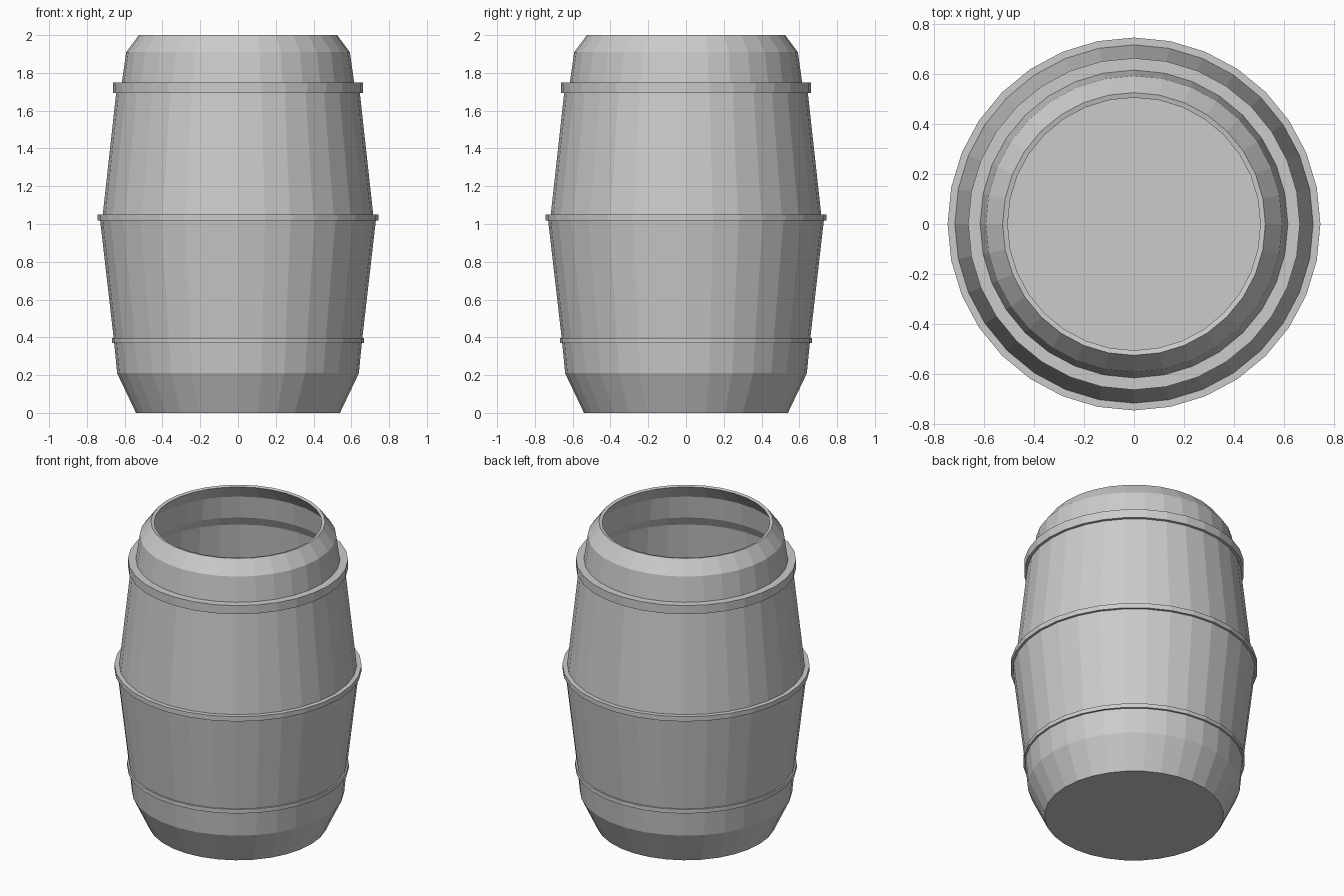
import bpy
import bmesh
from math import cos, sin, tau

if "Cube" in bpy.data.objects:
    bpy.data.objects.remove(bpy.data.objects["Cube"])

SIDES = 32


def lathe(name, profile, closed=False):
    """Turn an (r, z) profile around z; open profiles are capped at both ends."""
    bm = bmesh.new()
    rings = [[bm.verts.new((r * cos(tau * i / SIDES), r * sin(tau * i / SIDES), z))
              for i in range(SIDES)] for r, z in profile]
    pairs = list(zip(rings, rings[1:]))
    if closed:
        pairs.append((rings[-1], rings[0]))
    for a, b in pairs:
        for i in range(SIDES):
            j = (i + 1) % SIDES
            bm.faces.new((a[i], a[j], b[j], b[i]))
    if not closed:
        bm.faces.new(rings[0][::-1])
        bm.faces.new(rings[-1])
    bmesh.ops.recalc_face_normals(bm, faces=bm.faces)
    mesh = bpy.data.meshes.new(name)
    bm.to_mesh(mesh)
    bm.free()
    obj = bpy.data.objects.new(name, mesh)
    bpy.context.collection.objects.link(obj)
    return obj


# Hollow barrel: outer wall up, over the rim, then inner wall down to the floor
outer = [(0.54, 0), (0.64, 0.21), (0.657, 0.385), (0.73, 1.02), (0.716, 1.05),
         (0.645, 1.695), (0.615, 1.75), (0.592, 1.91), (0.525, 2.0)]
inner = [(0.505, 1.995), (0.572, 1.90), (0.595, 1.75), (0.625, 1.69),
         (0.696, 1.05), (0.71, 1.02), (0.637, 0.385), (0.62, 0.215), (0.525, 0.02)]
lathe("barrel_body", outer + inner)

# Hoops: bottom and top wall radius, outer radius, bottom and top height
for name, r0, r1, r, z0, z1 in [
        ("lower_hoop", 0.655, 0.658, 0.668, 0.37, 0.397),
        ("middle_hoop", 0.73, 0.716, 0.745, 1.018, 1.05),
        ("upper_hoop", 0.645, 0.615, 0.663, 1.693, 1.75)]:
    lathe(name, [(r0 - 0.005, z0), (r, z0), (r, z1), (r1 - 0.005, z1)], closed=True)
